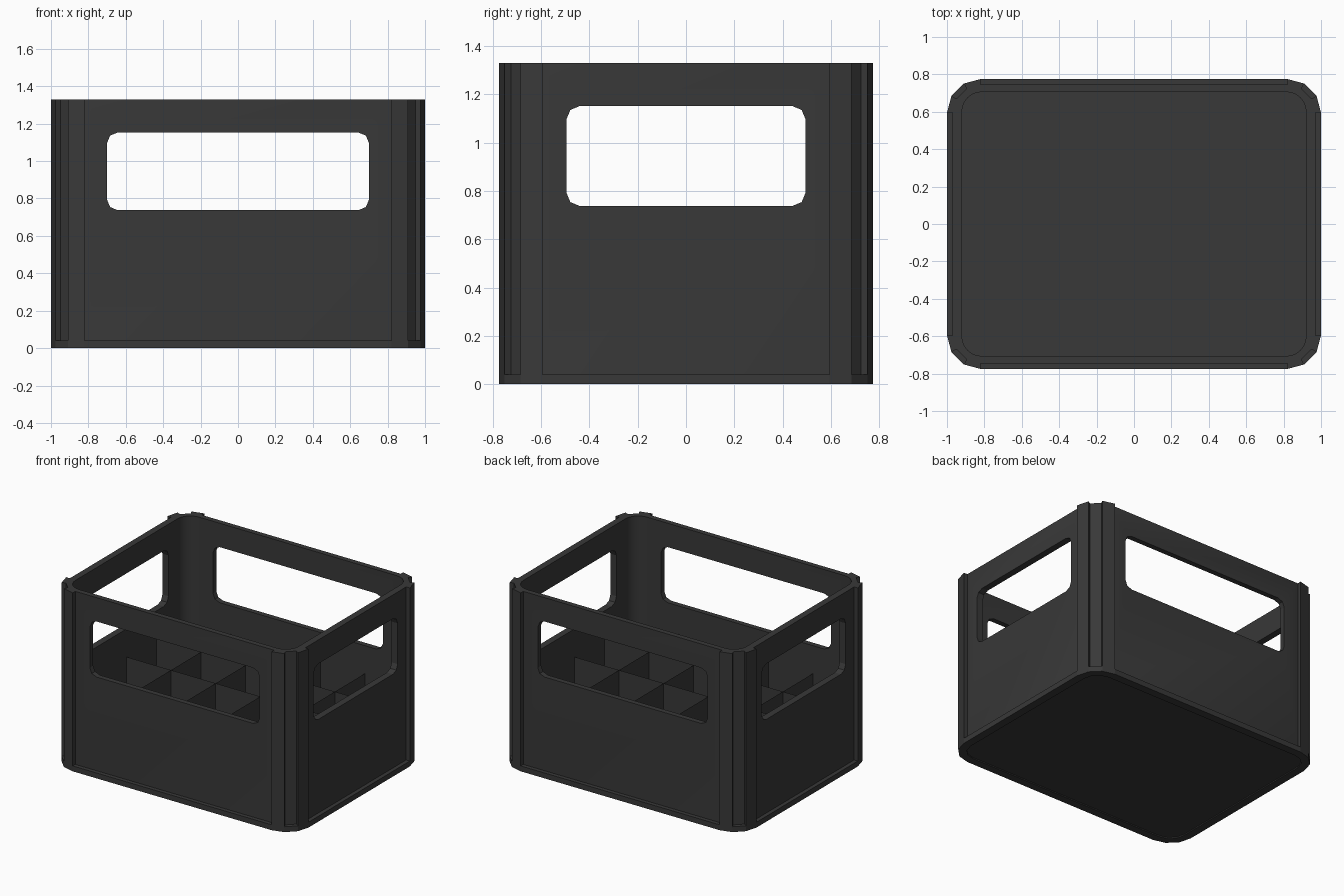
import bpy, bmesh, math
from mathutils import Matrix

if "Cube" in bpy.data.objects:
    bpy.data.objects.remove(bpy.data.objects["Cube"])

HX, HY, H = 1.0, 0.775, 1.33      # half width, half depth, height
LIP = 0.04                        # base thickness
INX, INY = 0.92, 0.706            # inner cavity half sizes

mat = bpy.data.materials.new("dark_plastic")
mat.diffuse_color = (0.04, 0.04, 0.04, 1)
mat.use_nodes = True
mat.node_tree.nodes["Principled BSDF"].inputs["Base Color"].default_value = mat.diffuse_color


def rounded(hx, hy, r, seg):
    """Counter-clockwise rounded rectangle outline."""
    pts = []
    for k, (sx, sy) in enumerate([(1, 1), (-1, 1), (-1, -1), (1, -1)]):
        for i in range(seg + 1):
            a = math.pi / 2 * (k + i / seg)
            pts.append((sx * (hx - r) + r * math.cos(a),
                        sy * (hy - r) + r * math.sin(a)))
    return pts


def finish(name, bm):
    bmesh.ops.recalc_face_normals(bm, faces=bm.faces)
    me = bpy.data.meshes.new(name)
    bm.to_mesh(me)
    bm.free()
    me.materials.append(mat)
    ob = bpy.data.objects.new(name, me)
    bpy.context.collection.objects.link(ob)
    return ob


def add_prism(bm, pts, z0, z1, matrix=Matrix()):
    face = bm.faces.new([bm.verts.new((x, y, z0)) for x, y in pts])
    out = bmesh.ops.extrude_face_region(bm, geom=[face])["geom"]
    top = [v for v in out if isinstance(v, bmesh.types.BMVert)]
    bmesh.ops.translate(bm, verts=top, vec=(0, 0, z1 - z0))
    bmesh.ops.transform(bm, matrix=matrix, verts=list({*face.verts, *top}))


def prism(name, pts, z0, z1, matrix=Matrix()):
    bm = bmesh.new()
    add_prism(bm, pts, z0, z1, matrix)
    return finish(name, bm)


def cut(target, cutter):
    cutter.hide_render = True
    mod = target.modifiers.new("cut", "BOOLEAN")
    mod.operation, mod.solver, mod.object = "DIFFERENCE", "EXACT", cutter
    bpy.context.view_layer.objects.active = target
    bpy.ops.object.modifier_apply(modifier=mod.name)
    bpy.data.objects.remove(cutter)


# base slab with a shallow recess underneath
base = prism("base", rounded(HX, HY, 0.18, 3), 0, LIP)
cut(base, prism("base_recess", rounded(HX - 0.06, HY - 0.06, 0.12, 3), -0.05, 0.008))

# recessed wall shell, hollowed out
walls = prism("walls", rounded(HX - 0.03, HY - 0.03, 0.15, 3), LIP, H)
cut(walls, prism("cavity", rounded(INX, INY, 0.105, 6), -0.2, H + 0.2))

# grip windows through both pairs of walls
turn = Matrix.Rotation(math.pi / 2, 4, "X")
lift = Matrix.Translation((0, 0, 0.945))
cut(walls, prism("long_window", rounded(0.70, 0.207, 0.055, 2), -2, 2, lift @ turn))
cut(walls, prism("short_window", rounded(0.495, 0.207, 0.055, 2), -2, 2,
                 lift @ Matrix.Rotation(math.pi / 2, 4, "Z") @ turn))

# two upright ribs on every corner, with a groove between them
bm = bmesh.new()
cx, cy = HX - 0.18, HY - 0.18
for a0, a1 in ((0, 30), (60, 90)):
    ring = [(r, math.radians(a)) for r, a in
            ((0.148, a0), (0.18, a0), (0.18, a1), (0.148, a1))]
    for sx in (1, -1):
        for sy in (1, -1):
            add_prism(bm, [(sx * (cx + r * math.cos(a)), sy * (cy + r * math.sin(a)))
                           for r, a in ring], LIP, H)
finish("corner_ribs", bm)

# thin bottle dividers, five by four compartments
bm = bmesh.new()


def sheet(p, q):
    bm.faces.new([bm.verts.new((*c, z)) for c, z in
                  ((p, LIP), (q, LIP), (q, 0.53), (p, 0.53))])


for i in range(1, 5):
    x = -INX + 2 * INX * i / 5
    sheet((x, -INY), (x, INY))
for i in range(1, 4):
    y = -INY + 2 * INY * i / 4
    sheet((-INX, y), (INX, y))
finish("dividers", bm)

# smooth only the finely rounded inner corners
bpy.ops.object.select_all(action="DESELECT")
walls.select_set(True)
bpy.context.view_layer.objects.active = walls
bpy.ops.object.shade_smooth_by_angle(angle=math.radians(20))
